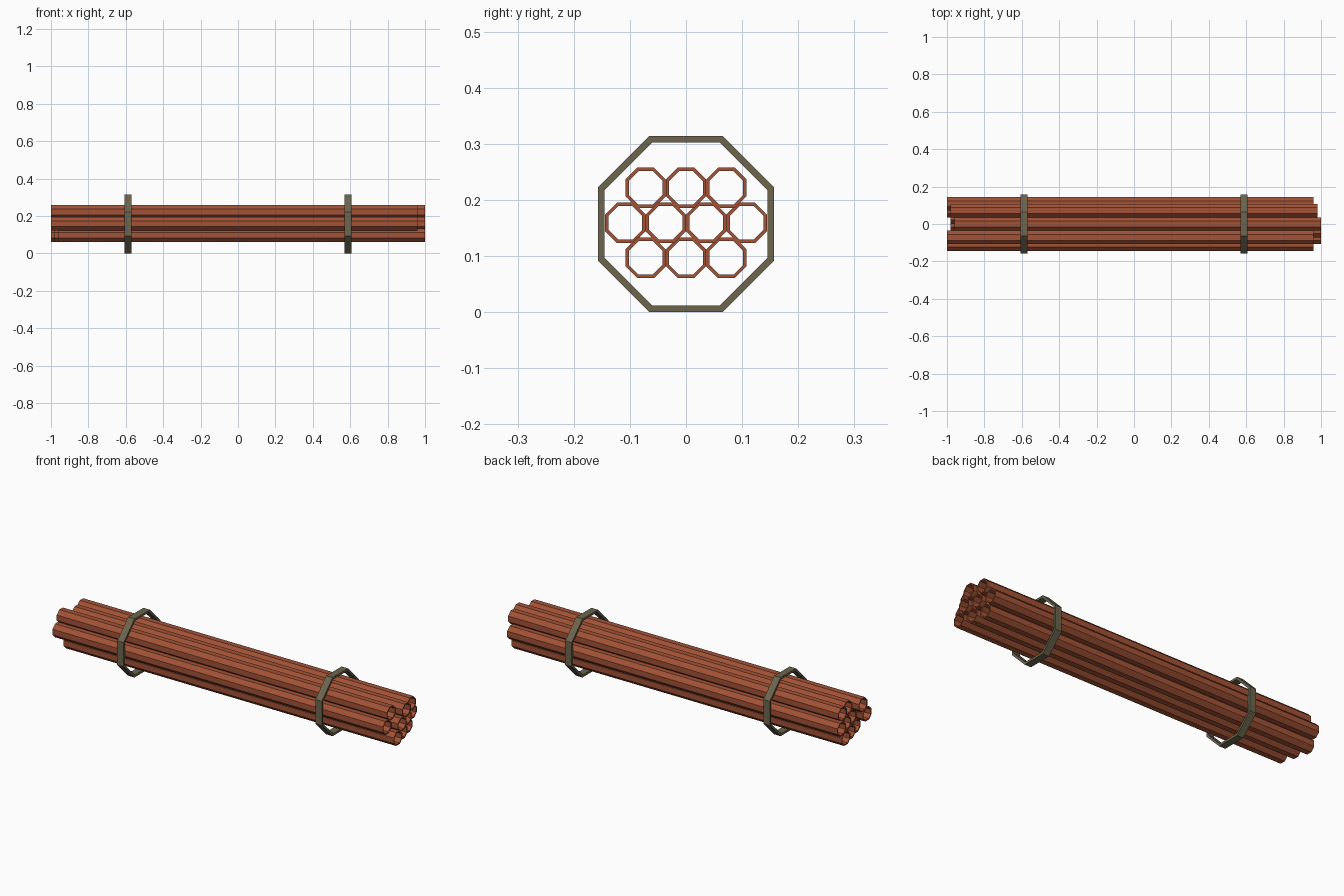
import bpy
import bmesh
import math

cube = bpy.data.objects.get("Cube")
if cube:
    bpy.data.objects.remove(cube)


def make_material(name, rgb):
    mat = bpy.data.materials.new(name)
    mat.use_nodes = True
    mat.diffuse_color = (*rgb, 1)
    mat.node_tree.nodes["Principled BSDF"].inputs["Base Color"].default_value = (*rgb, 1)
    return mat


def octagon_tube(name, start, end, y, z, apothem, wall, mat):
    """Hollow eight-sided tube along x, with a flat side on top."""
    bm = bmesh.new()

    def ring(x, a):
        r = a / math.cos(math.pi / 8)
        angles = [math.pi / 8 + i * math.pi / 4 for i in range(8)]
        return [bm.verts.new((x, r * math.cos(t), r * math.sin(t))) for t in angles]

    inner = apothem - wall
    loops = [ring(start, apothem), ring(end, apothem), ring(end, inner), ring(start, inner)]
    for k in range(4):
        a, b = loops[k], loops[(k + 1) % 4]
        for i in range(8):
            j = (i + 1) % 8
            bm.faces.new((a[i], a[j], b[j], b[i]))
    bmesh.ops.recalc_face_normals(bm, faces=bm.faces)
    mesh = bpy.data.meshes.new(name)
    bm.to_mesh(mesh)
    bm.free()
    mesh.materials.append(mat)
    obj = bpy.data.objects.new(name, mesh)
    obj.location = (0, y, z)
    bpy.context.collection.objects.link(obj)
    return obj


copper = make_material("copper red", (0.36, 0.085, 0.037))
strap = make_material("olive grey", (0.15, 0.13, 0.075))

CENTRE_Z = 0.157
PITCH = 0.072
LENGTH = 1.96

# Stacked pipes, each row listed from -y to +y by its lengthwise shift
rows = {
    "bottom": (-1, (0.04, 0.02, 0.0)),
    "middle": (0, (0.0, 0.04, 0.02, 0.0)),
    "top": (1, (0.0, 0.04, 0.02)),
}
for row, (level, shifts) in rows.items():
    z = CENTRE_Z + 0.002 + level * PITCH * math.sin(math.pi / 3)
    for i, shift in enumerate(shifts):
        y = (i - (len(shifts) - 1) / 2) * PITCH
        octagon_tube(f"{row}_pipe_{i + 1}", shift - 1, shift - 1 + LENGTH,
                     y, z, PITCH / 2, 0.006, copper)

# Binding hoops around the bundle
for side, x in (("right", -0.588), ("left", 0.588)):
    octagon_tube(f"{side}_hoop", x - 0.019, x + 0.019, 0, CENTRE_Z, CENTRE_Z, 0.012, strap)
